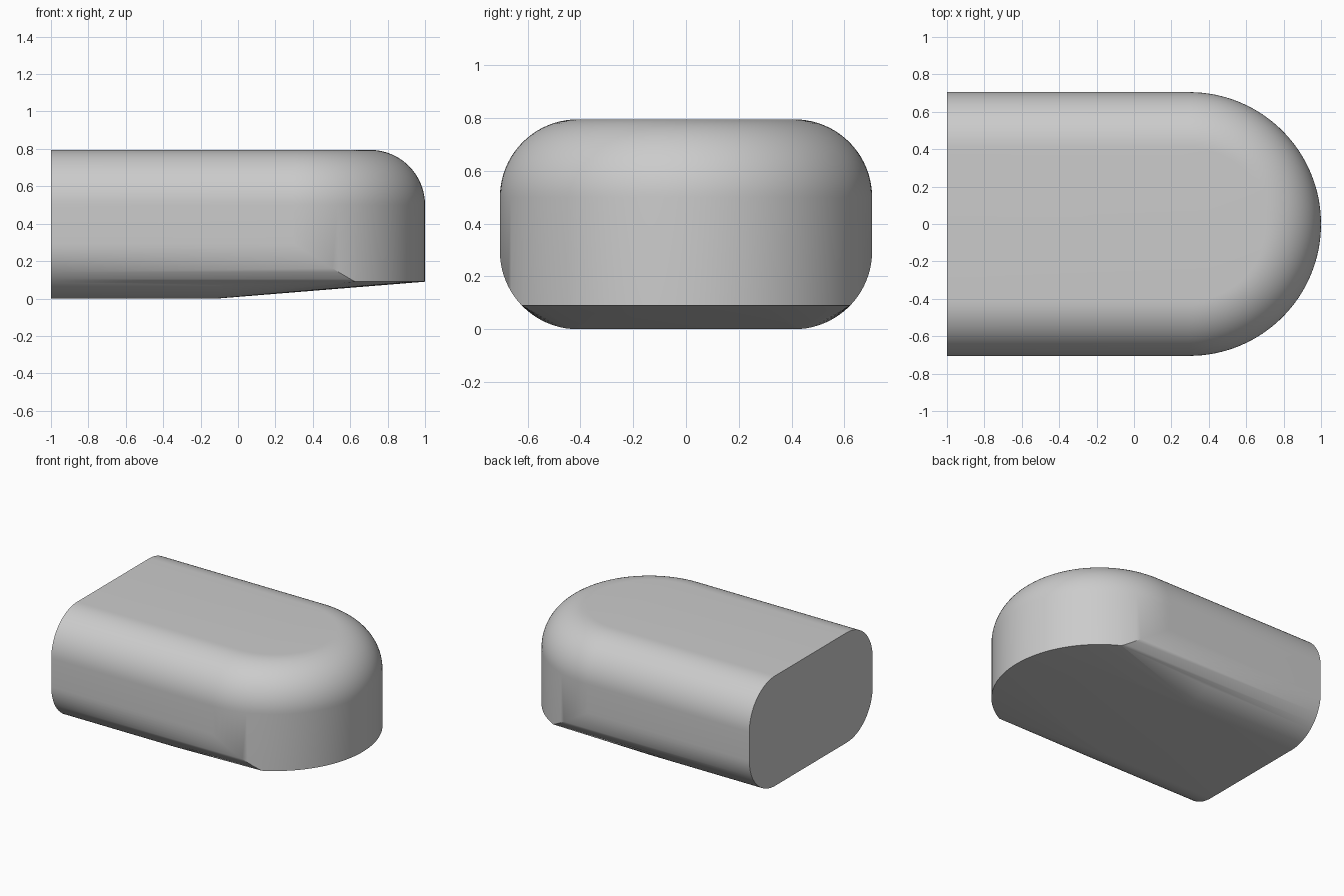
import bpy, bmesh
from math import sin, cos, pi, sqrt

cube = bpy.data.objects.get("Cube")
if cube:
    bpy.data.objects.remove(cube, do_unlink=True)

BACK = -1.0          # flat end
HALF_WIDTH = 0.705   # also the radius of the round nose
NOSE = 1.0 - HALF_WIDTH
HEIGHT = 0.795
EDGE = 0.295         # rounding of the long edges
RAMP_START = -0.11   # where the underside begins to rise
RIM = 0.09           # height of the nose's lower rim
ARC_STEPS = 20
NOSE_STEPS = 64
flat = HALF_WIDTH - EDGE

# Quarter arc shared by the upper and lower edges: (half width, inset from top or bottom)
angles = [i / ARC_STEPS * pi / 2 for i in range(ARC_STEPS + 1)]
arc = [(flat + EDGE * sin(a), EDGE * (1 - cos(a))) for a in angles]
points = []


def nose_x(y):
    return NOSE + sqrt(max(HALF_WIDTH ** 2 - y ** 2, 0))


def add_pair(x, y, z):
    points.extend([(x, y, z), (x, -y, z)])


# Long body: rounded section, swept until it meets the nose wall
for y, inset in arc:
    add_pair(BACK, y, HEIGHT - inset)
    add_pair(BACK, y, inset)
    add_pair(NOSE, y, HEIGHT - inset)
    add_pair(nose_x(y) if inset > RIM else RAMP_START, y, inset)

# Round nose: domed upper edge and a level lower rim
rim_y = flat + sqrt(EDGE ** 2 - (EDGE - RIM) ** 2)
for i in range(1, NOSE_STEPS):
    a = -pi / 2 + pi * i / NOSE_STEPS
    for r, inset in arc:
        points.append((NOSE + r * cos(a), r * sin(a), HEIGHT - inset))
    y = HALF_WIDTH * sin(a)
    if abs(y) < rim_y:
        points.append((nose_x(y), y, RIM))
add_pair(nose_x(rim_y), rim_y, RIM)

# Wrap the convex body around its outline curves
bm = bmesh.new()
for p in points:
    bm.verts.new(p)
bmesh.ops.remove_doubles(bm, verts=bm.verts, dist=0.0005)
hull = bmesh.ops.convex_hull(bm, input=bm.verts)
loose = {v for v in hull["geom_interior"] + hull["geom_unused"]
         if isinstance(v, bmesh.types.BMVert)}
bmesh.ops.delete(bm, geom=list(loose), context="VERTS")
bmesh.ops.dissolve_limit(bm, angle_limit=0.002, verts=bm.verts, edges=bm.edges)
bmesh.ops.recalc_face_normals(bm, faces=bm.faces)

mesh = bpy.data.meshes.new("rounded_body")
bm.to_mesh(mesh)
bm.free()
body = bpy.data.objects.new("rounded_body", mesh)
bpy.context.collection.objects.link(body)

# Plain grey finish
grey = bpy.data.materials.new("plain_grey")
grey.use_nodes = True
colour = (0.6, 0.6, 0.6, 1)
grey.diffuse_color = colour
grey.node_tree.nodes["Principled BSDF"].inputs["Base Color"].default_value = colour
mesh.materials.append(grey)

bpy.ops.object.select_all(action="DESELECT")
body.select_set(True)
bpy.context.view_layer.objects.active = body
bpy.ops.object.shade_smooth_by_angle(angle=pi / 6)
